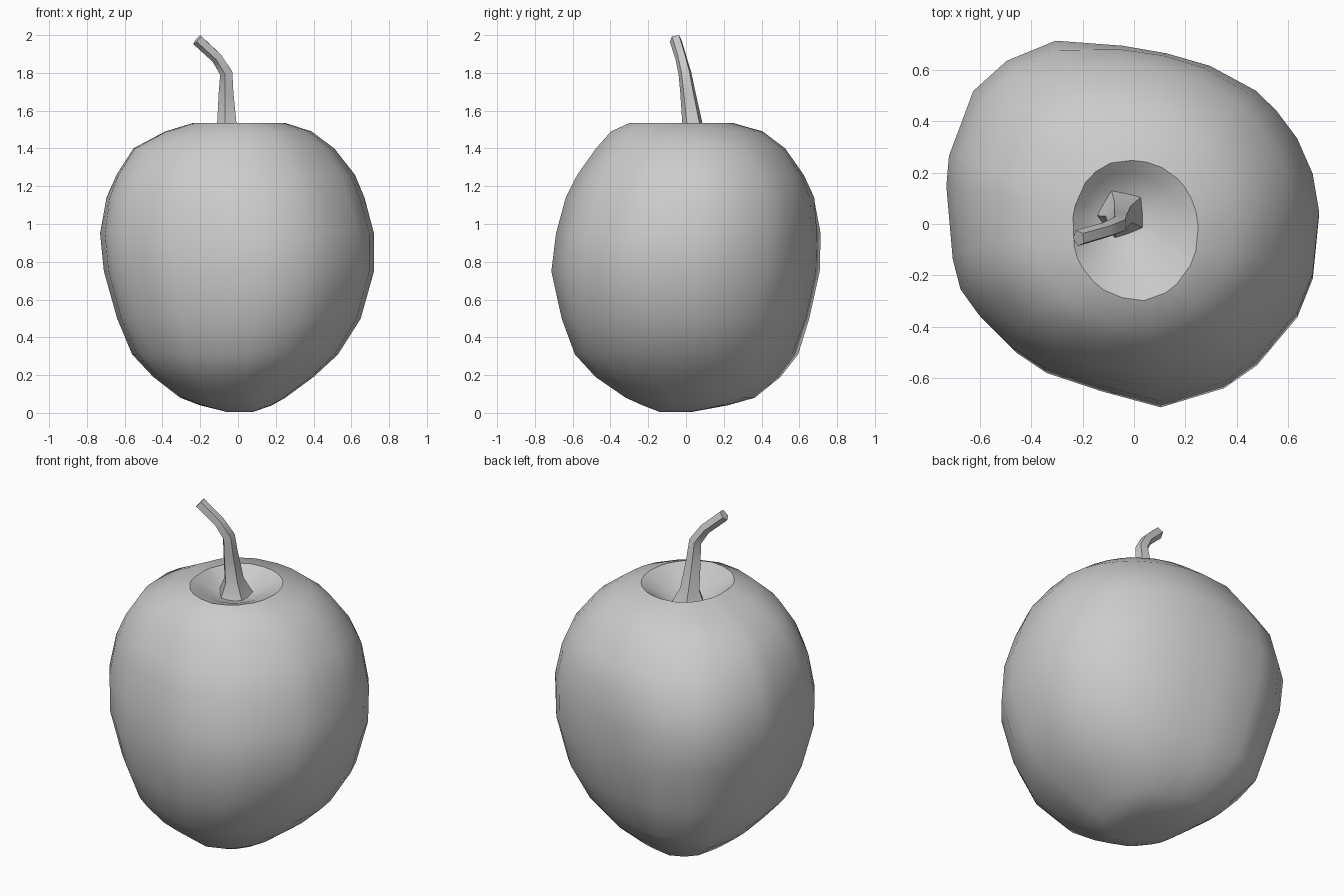
import bpy, bmesh, math
from mathutils import Vector

if "Cube" in bpy.data.objects:
    bpy.data.objects.remove(bpy.data.objects["Cube"])

grey = bpy.data.materials.new("plain grey")
grey.diffuse_color = (0.6, 0.6, 0.6, 1)
grey.use_nodes = True
grey.node_tree.nodes["Principled BSDF"].inputs["Base Color"].default_value = grey.diffuse_color


def loft(name, rings, start, end, angle):
    """Skin a stack of equal-sided rings; close each end with a fan to a point."""
    bm = bmesh.new()
    loops = [[bm.verts.new(p) for p in r] for r in rings]
    n = len(loops[0])
    for a, b in zip(loops, loops[1:]):
        for i in range(n):
            j = (i + 1) % n
            bm.faces.new((a[i], a[j], b[j], b[i]))
    s, e = bm.verts.new(start), bm.verts.new(end)
    for i in range(n):
        j = (i + 1) % n
        bm.faces.new((s, loops[0][j], loops[0][i]))
        bm.faces.new((e, loops[-1][i], loops[-1][j]))
    bmesh.ops.recalc_face_normals(bm, faces=bm.faces)
    me = bpy.data.meshes.new(name)
    bm.to_mesh(me)
    bm.free()
    me.materials.append(grey)
    ob = bpy.data.objects.new(name, me)
    bpy.context.collection.objects.link(ob)
    bpy.ops.object.select_all(action='DESELECT')
    ob.select_set(True)
    bpy.context.view_layer.objects.active = ob
    bpy.ops.object.shade_smooth_by_angle(angle=math.radians(angle))
    return ob


# Fruit: lopsided outline seen from the top, counter-clockwise
outline = [(.725, .04), (.70, .19), (.64, .33), (.56, .44), (.48, .52), (.30, .62),
           (.13, .67), (-.04, .70), (-.30, .72), (-.49, .64), (-.62, .52),
           (-.715, .26), (-.725, .14), (-.70, -.15), (-.67, -.27), (-.60, -.37),
           (-.47, -.50), (-.35, -.58), (-.14, -.65), (.10, -.715), (.35, -.64),
           (.48, -.55), (.64, -.36), (.70, -.21)]

# Heights with x and y extents, from the underside up and over into the hollow
levels = [(.005, -.06, .08, -.14, .03),
          (.04, -.20, .18, -.23, .22),
          (.08, -.30, .25, -.32, .35),
          (.19, -.44, .40, -.48, .48),
          (.31, -.55, .53, -.59, .57),
          (.50, -.64, .65, -.66, .65),
          (.75, -.71, .72, -.715, .705),
          (.95, -.73, .72, -.69, .71),
          (1.14, -.70, .67, -.64, .69),
          (1.26, -.65, .62, -.58, .63),
          (1.40, -.56, .51, -.48, .53),
          (1.49, -.39, .39, -.40, .41),
          (1.535, -.24, .25, -.30, .25),
          (1.50, -.20, .17, -.20, .20),
          (1.45, -.14, .07, -.09, .14)]

rings = []
for z, x0, x1, y0, y1 in levels:
    cx, hx, cy, hy = (x0 + x1) / 2, (x1 - x0) / 2, (y0 + y1) / 2, (y1 - y0) / 2
    roundness = min(.65, max(0, (z - 1.0) * 2.2))     # shoulders become rounder
    bulge = .06 if .06 < z < .4 else 0                # fuller low at the back left
    ring = []
    for x, y in outline:
        u, v = x / .725, y / .717
        t = math.atan2(v, u)
        u += (math.cos(t) - u) * roundness
        v += (math.sin(t) - v) * roundness
        k = 1 + bulge * max(0, math.cos(t - math.radians(135))) ** 6
        ring.append((cx + hx * u * k, cy + hy * v * k, z))
    rings.append(ring)
loft("fruit", rings, (0, -.04, .02), (-.04, .02, 1.42), 40)

# Stem: five-sided tube, flared at the foot and bent to the left
path = [((-.05, .04, 1.43), .105), ((-.055, .035, 1.53), .056),
        ((-.06, .01, 1.70), .042), ((-.06, -.005, 1.80), .036),
        ((-.11, -.025, 1.88), .032), ((-.215, -.055, 1.977), .033)]
pts = [Vector(p) for p, r in path]
stem = []
for i, (p, r) in enumerate(path):
    d = pts[min(i + 1, len(pts) - 1)] - pts[max(i - 1, 0)]
    q = Vector((0, 0, 1)).rotation_difference(d.normalized())
    stem.append([pts[i] + q @ Vector((r * math.cos(t), r * math.sin(t), 0))
                 for t in [math.radians(40 + 72 * k) for k in range(5)]])
loft("stem", stem, pts[0], pts[-1], 45)
